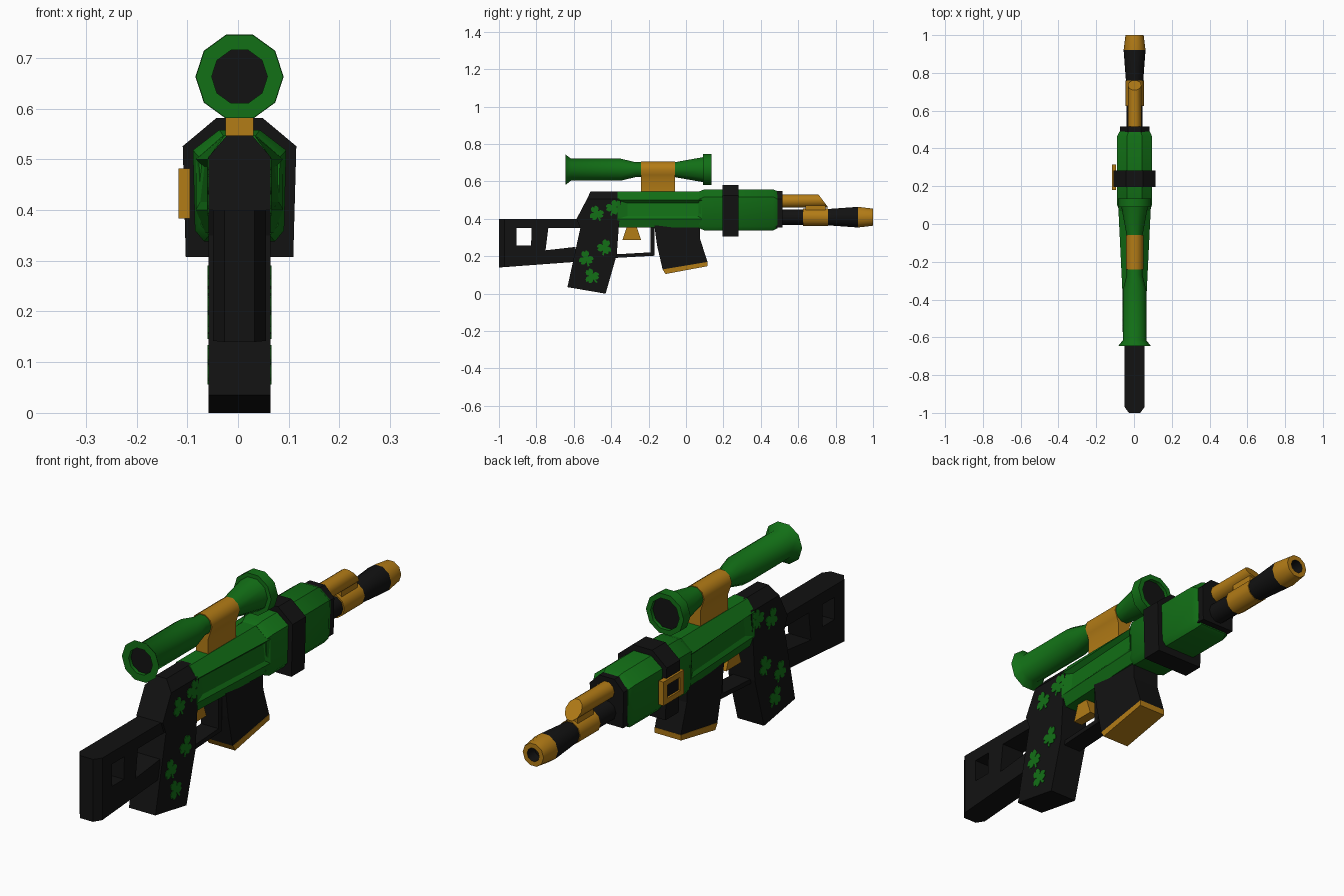
import bpy, bmesh, math
from mathutils import Vector, Matrix

if "Cube" in bpy.data.objects:
    bpy.data.objects.remove(bpy.data.objects["Cube"])

CENTRE_X = 0.003
GREEN, BLACK, GOLD = 0, 1, 2


def material(name, rgb):
    m = bpy.data.materials.new(name)
    m.use_nodes = True
    m.diffuse_color = (*rgb, 1)
    m.node_tree.nodes["Principled BSDF"].inputs["Base Color"].default_value = (*rgb, 1)
    return m


MATS = [material("green", (0.006, 0.16, 0.008)),
        material("black", (0.006, 0.006, 0.006)),
        material("gold", (0.45, 0.2, 0.008))]


def finish(name, bm, smooth_angle=0):
    bmesh.ops.recalc_face_normals(bm, faces=bm.faces)
    limit = math.radians(smooth_angle)
    for f in bm.faces:
        f.smooth = smooth_angle > 0
    for e in bm.edges:
        e.smooth = e.calc_face_angle(0) <= limit
    bmesh.ops.translate(bm, verts=bm.verts, vec=(CENTRE_X, 0, 0))
    mesh = bpy.data.meshes.new(name)
    for m in MATS:
        mesh.materials.append(m)
    bm.to_mesh(mesh)
    bm.free()
    ob = bpy.data.objects.new(name, mesh)
    bpy.context.collection.objects.link(ob)
    return ob


def loft_mesh(rings, mat, caps=None):
    """Skin closed rings of equal length; mat is one slot or one per segment."""
    bm = bmesh.new()
    loops = [[bm.verts.new(p) for p in r] for r in rings]
    n = len(rings[0])
    for s, (a, b) in enumerate(zip(loops, loops[1:])):
        for i in range(n):
            j = (i + 1) % n
            f = bm.faces.new((a[i], a[j], b[j], b[i]))
            f.material_index = mat[s] if isinstance(mat, list) else mat
    for k, loop in enumerate((loops[0], loops[-1])):
        f = bm.faces.new(loop)
        f.material_index = caps[k] if caps else (mat if isinstance(mat, int) else mat[-k])
    return bm


def prism(name, mat, pts, half, x=0):
    """Side outline in (y, z) extruded across x."""
    rings = [[(x + s * half, y, z) for y, z in pts] for s in (-1, 1)]
    return finish(name, loft_mesh(rings, mat))


def block(name, mat, y0, y1, z0, z1, half, x=0):
    return prism(name, mat, [(y0, z0), (y1, z0), (y1, z1), (y0, z1)], half, x)


def mirrored(y, half):
    """Full cross-section from its +x half, listed top to bottom."""
    return [(x, y, z) for x, z in half] + [(-x, y, z) for x, z in reversed(half)]


def circle(y, r, zc, n=10):
    step = 2 * math.pi / n
    return [(r * math.cos(step * (i + 0.5) ), y, zc + r * math.sin(step * (i + 0.5)))
            for i in range(n)] if n % 4 == 0 else \
           [(r * math.cos(step * i), y, zc + r * math.sin(step * i)) for i in range(n)]


def tube(name, mat, profile, zc, caps=None):
    rings = [circle(y, r, zc) for y, r in profile]
    return finish(name, loft_mesh(rings, mat, caps), 40)


# Shoulder stock: chamfered butt and a frame around two openings
butt = [[(x, y, z) for x, z in ((-w, lo), (w, lo), (w, 0.4), (-w, 0.4))]
        for y, w, lo in ((-1, 0.03, 0.14), (-0.97, 0.052, 0.142), (-0.905, 0.052, 0.147))]
finish("stock_butt", loft_mesh(butt, BLACK))
prism("stock_top_rail", BLACK, [(-0.905, 0.35), (-0.56, 0.35), (-0.56, 0.4), (-0.905, 0.4)], 0.052)
prism("stock_bottom_rail", BLACK,
      [(-0.905, 0.147), (-0.59, 0.17), (-0.59, 0.25), (-0.75, 0.232), (-0.83, 0.258), (-0.905, 0.258)], 0.052)
prism("stock_bridge", BLACK, [(-0.83, 0.2), (-0.755, 0.2), (-0.735, 0.36), (-0.825, 0.36)], 0.052)

# Rear grip with a narrowed top
prism("grip", BLACK, [(-0.634, 0.035), (-0.43, 0), (-0.37, 0.21), (-0.36, 0.35), (-0.345, 0.505),
                      (-0.53, 0.505), (-0.585, 0.4), (-0.565, 0.35)], 0.061)
cap = [[(-w, a, z), (w, a, z), (w, b, z), (-w, b, z)]
       for w, a, b, z in ((0.061, -0.53, -0.345, 0.505), (0.025, -0.51, -0.345, 0.547))]
finish("grip_top", loft_mesh(cap, BLACK))


# Clover decorations on both sides of the grip
def clover(name, side, y, z, tilt):
    bm = bmesh.new()
    rot = Matrix.Rotation(math.radians(tilt), 2)
    outline = []
    for deg in range(0, 360, 10):
        off = (deg - 90 + 60) % 120 - 60
        r = 0.3 + 0.75 * abs(math.cos(math.radians(1.5 * off))) ** 0.6
        outline.append(Vector((math.cos(math.radians(deg)), math.sin(math.radians(deg))))
                       * 0.04 * (r - (0.25 if off == 0 else 0)))
    stem = [Vector(p) for p in ((-0.004, 0), (0.004, 0), (0.012, -0.045), (0.002, -0.045))]
    for shape in (outline, stem):
        rings = [[bm.verts.new((side * x, *(rot @ p + Vector((y, z))))) for p in shape]
                 for x in (0.058, 0.063)]
        bm.faces.new(rings[0])
        bm.faces.new(rings[1])
        for i in range(len(shape)):
            j = i - 1
            bm.faces.new((rings[0][i], rings[0][j], rings[1][j], rings[1][i]))
    finish(name, bm)


for i, spot in enumerate([(-0.48, 0.43, 20), (-0.388, 0.462, -25), (-0.435, 0.25, -20),
                          (-0.535, 0.19, 10), (-0.505, 0.095, 30)]):
    for label, side in (("left", 1), ("right", -1)):
        clover(f"clover_{label}_{i + 1}", side, *spot)

# Receiver, tapering to the rear, with a sunken panel on each flank
rings = [mirrored(y, [(0.03, 0.547), (w, 0.5), (w, 0.4), (w - 0.018, 0.355)])
         for y, w in ((-0.365, 0.064), (0.085, 0.086))]
bm = loft_mesh(rings, GREEN)
bmesh.ops.recalc_face_normals(bm, faces=bm.faces)
flanks = [f for f in bm.faces if abs(f.normal.x) > 0.95]
bmesh.ops.inset_individual(bm, faces=flanks, thickness=0.022, depth=-0.016)
for f in flanks:
    for v in f.verts:
        v.co.y *= 0.9
        if v.co.z < 0.45:
            v.co.x *= 1.12
finish("receiver", bm)

# Fore body, belt and front collar
full = [(0.04, 0.558), (0.092, 0.518), (0.088, 0.36), (0.07, 0.338)]
slim = [(0.032, 0.547), (0.08, 0.505), (0.076, 0.37), (0.06, 0.35)]
finish("fore_body", loft_mesh([mirrored(0.07, slim), mirrored(0.1, full),
                               mirrored(0.465, full), mirrored(0.49, slim)], GREEN), 35)
belt = [(0.045, 0.582), (0.112, 0.526), (0.106, 0.307)]
finish("belt", loft_mesh([mirrored(0.195, belt), mirrored(0.282, belt)], BLACK))
collar = [(0.035, 0.548), (0.078, 0.505), (0.075, 0.355)]
finish("front_collar", loft_mesh([mirrored(0.48, collar), mirrored(0.517, collar)], BLACK))

# Belt buckle frame on one flank
for name, y0, y1, z0, z1 in (("bottom", 0.18, 0.315, 0.383, 0.405), ("top", 0.18, 0.315, 0.46, 0.482),
                             ("rear", 0.18, 0.205, 0.405, 0.46), ("front", 0.29, 0.315, 0.405, 0.46)):
    block("buckle_" + name, GOLD, y0, y1, z0, z1, 0.011, -0.109)
block("buckle_backing", BLACK, 0.2, 0.295, 0.4, 0.465, 0.004, -0.108)

# Barrel with gold block, flared muzzle and bore
tube("barrel", [BLACK, GOLD, GOLD, GOLD, BLACK, GOLD, GOLD, BLACK],
     [(0.5, 0.043), (0.625, 0.043), (0.625, 0.049), (0.76, 0.049), (0.76, 0.046),
      (0.92, 0.058), (1, 0.048), (1, 0.028), (0.95, 0.028)], 0.409, (BLACK, BLACK))

# Gas tube whose slanted end meets the barrel block
slant = [(x, 0.735 - 0.75 * (z - 0.495), z) for x, _, z in circle(0, 0.036, 0.495)]
finish("gas_tube", loft_mesh([circle(0.5, 0.036, 0.495), slant], GOLD), 40)
block("gas_tube_link", GOLD, 0.64, 0.745, 0.43, 0.475, 0.026)

# Magazine with gold base
prism("magazine", BLACK, [(-0.17, 0.37), (0.075, 0.37), (0.076, 0.29), (0.115, 0.17),
                          (-0.125, 0.13), (-0.155, 0.26)], 0.06)
prism("magazine_base", GOLD, [(-0.125, 0.13), (0.116, 0.17), (0.115, 0.147), (-0.11, 0.105)], 0.061)

# Trigger and guard
prism("trigger", GOLD, [(-0.34, 0.288), (-0.24, 0.288), (-0.265, 0.36), (-0.315, 0.36)], 0.02)
prism("guard_bottom", BLACK, [(-0.4, 0.19), (-0.17, 0.203), (-0.17, 0.222), (-0.4, 0.209)], 0.04)
block("guard_front", BLACK, -0.19, -0.168, 0.205, 0.36, 0.04)

# Telescopic sight and its mount
tube("scope", GREEN, [(-0.63, 0.055), (-0.645, 0.055), (-0.645, 0.086), (-0.615, 0.062),
                      (-0.35, 0.062), (-0.27, 0.042), (-0.06, 0.042), (0.09, 0.07),
                      (0.09, 0.087), (0.135, 0.087), (0.135, 0.066), (0.12, 0.066)],
     0.663, (BLACK, BLACK))
mount = [(0.014, 0.706), (0.037, 0.69), (0.046, 0.663), (0.037, 0.635), (0.028, 0.61), (0.028, 0.54)]
finish("scope_mount", loft_mesh([mirrored(-0.24, mount), mirrored(-0.058, mount)], GOLD), 40)
